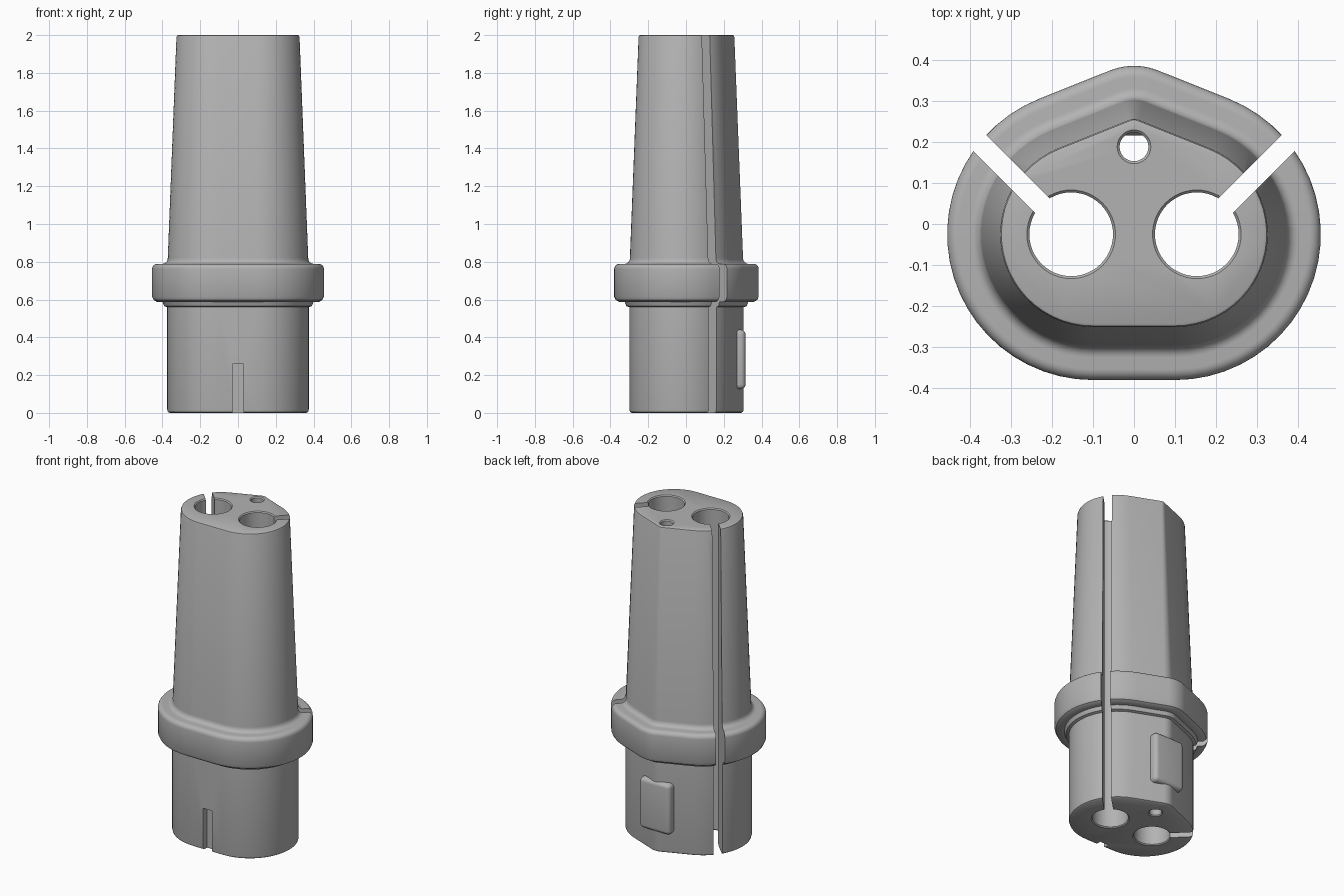
import bpy, bmesh
from math import sin, cos, radians, pi
from mathutils import Matrix, Vector

if "Cube" in bpy.data.objects:
    bpy.data.objects.remove(bpy.data.objects["Cube"])

grey = bpy.data.materials.new("plain grey")
grey.use_nodes = True
grey.diffuse_color = (0.45, 0.45, 0.45, 1)
grey.node_tree.nodes["Principled BSDF"].inputs["Base Color"].default_value = grey.diffuse_color


def arc(cx, cy, r, a0, a1, n):
    angles = [radians(a0 + (a1 - a0) * i / n) for i in range(n + 1)]
    return [(cx + r * cos(a), cy + r * sin(a)) for a in angles]


def outline(grow):
    """Three rounded corners, pushed outward by grow."""
    side, back, tilt = 0.225 + grow, 0.03 + grow, 68.3
    return (arc(0.10, -0.025, side, -90, tilt, 24)
            + arc(0, 0.225, back, tilt, 180 - tilt, 10)
            + arc(-0.10, -0.025, side, 180 - tilt, 270, 24))


def finish(name, bm):
    bmesh.ops.recalc_face_normals(bm, faces=bm.faces)
    mesh = bpy.data.meshes.new(name)
    bm.to_mesh(mesh)
    bm.free()
    mesh.materials.append(grey)
    ob = bpy.data.objects.new(name, mesh)
    bpy.context.collection.objects.link(ob)
    return ob


def loft(name, layers):
    """Skin a stack of (outline, z) layers and cap both ends."""
    bm = bmesh.new()
    rings = [[bm.verts.new((x, y, z)) for x, y in pts] for pts, z in layers]
    n = len(rings[0])
    for low, high in zip(rings, rings[1:]):
        for i in range(n):
            j = (i + 1) % n
            bm.faces.new((low[i], low[j], high[j], high[i]))
    bm.faces.new(rings[0])
    bm.faces.new(rings[-1])
    return finish(name, bm)


def box(name, centre, size, turn=0, bevel=0):
    bm = bmesh.new()
    bmesh.ops.create_cube(bm, size=1, matrix=Matrix.LocRotScale(
        Vector(centre), Matrix.Rotation(radians(turn), 3, 'Z'), Vector(size)))
    if bevel:
        bmesh.ops.bevel(bm, geom=bm.edges[:], offset=bevel, segments=5,
                        profile=0.5, affect='EDGES')
    return finish(name, bm)


def hole(name, x, y, r):
    """Bore with a fine chamfer at both ends."""
    steps = [(0.012, -0.006), (0, 0.006), (0, 1.994), (0.012, 2.006)]
    return loft(name, [(arc(x, y, r + g, 0, 360 - 7.5, 47), z) for g, z in steps])


def smooth(ob):
    bpy.ops.object.select_all(action='DESELECT')
    bpy.context.view_layer.objects.active = ob
    ob.select_set(True)
    bpy.ops.object.shade_smooth_by_angle(angle=radians(32))


# Plug body: lower sleeve, rounded collar and tapered upper grip
profile = [(0.037, 0), (0.047, 0.006), (0.05, 0.018), (0.05, 0.56),
           (0.066, 0.565), (0.075, 0.588), (0.105, 0.588), (0.122, 0.598), (0.13, 0.615)]
profile += [(0.103 + 0.027 * cos(a), 0.762 + 0.027 * sin(a))
            for a in (i * pi / 12 for i in range(7))]
profile += [(0.075 - 0.028 * sin(a), 0.82 - 0.031 * cos(a))
            for a in (i * pi / 12 for i in range(7))]
profile += [(0.001, 1.99), (-0.002, 1.997), (-0.008, 2.0)]
body = loft("plug_body", [(outline(g), z) for g, z in profile])

# Bores, diagonal slots and the front key notch
cutters = [hole("small_bore", 0, 0.188, 0.035),
           box("key_notch", (0, -0.30, 0.08), (0.06, 0.08, 0.36))]
for side, label in ((1, "left"), (-1, "right")):
    cutters.append(hole(label + "_bore", side * 0.153, -0.025, 0.102))
    reach = 0.26 * sin(pi / 4)
    cutters.append(box(label + "_slot", (side * (0.153 + reach), -0.025 + reach, 1),
                       (0.40, 0.05, 2.2), turn=side * 45))
bpy.context.view_layer.objects.active = body
for cutter in cutters:
    cutter.hide_render = True
    mod = body.modifiers.new(cutter.name, 'BOOLEAN')
    mod.operation = 'DIFFERENCE'
    mod.solver = 'EXACT'
    mod.object = cutter
    bpy.ops.object.modifier_apply(modifier=mod.name)
    bpy.data.objects.remove(cutter)
smooth(body)

# Raised locking pad on the back
pad = box("locking_pad", (0, 0.265, 0.283), (0.21, 0.10, 0.315), bevel=0.025)
smooth(pad)
